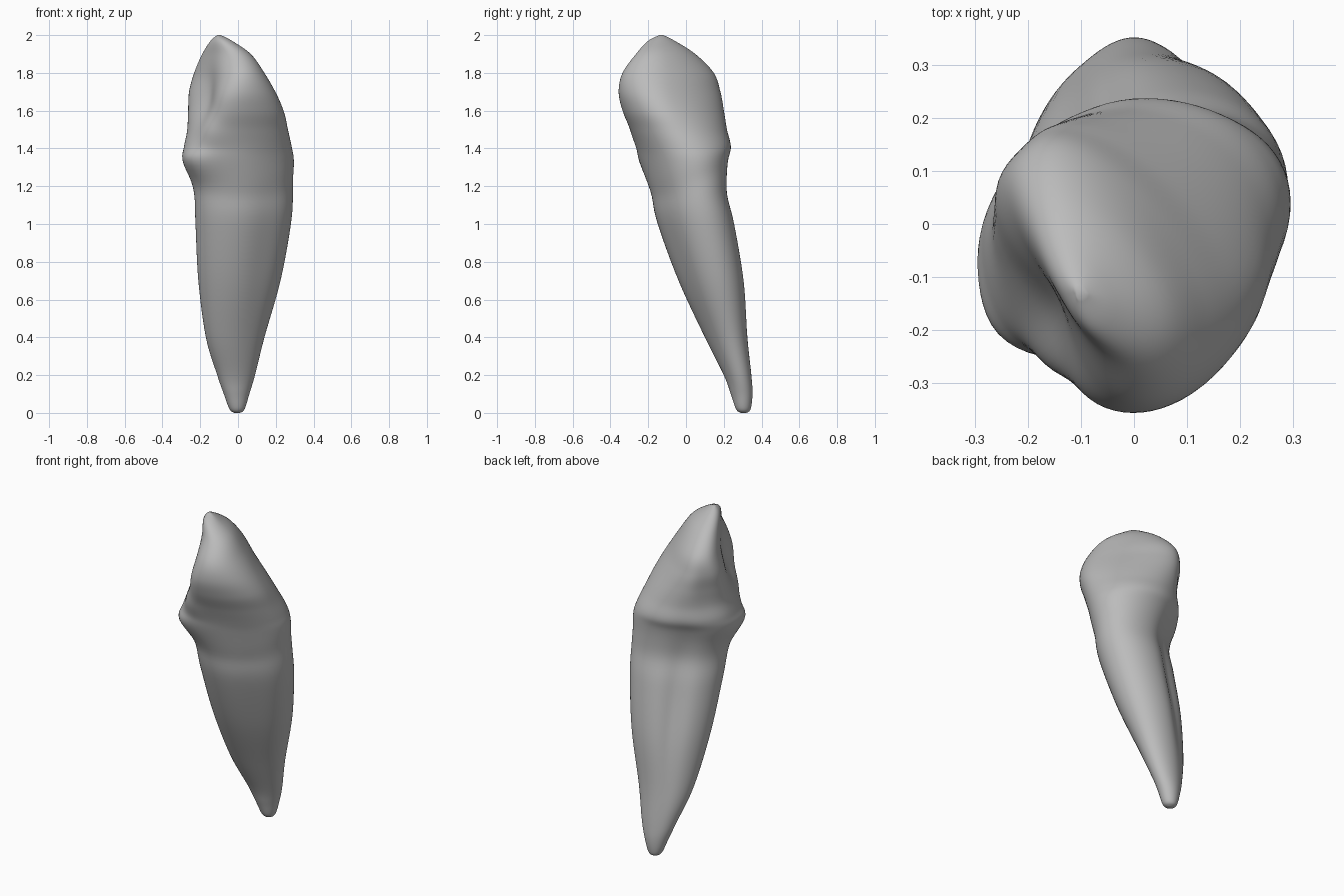
import bpy, bmesh
from math import sin, cos, pi, exp, sqrt, radians

cube = bpy.data.objects.get("Cube")
if cube:
    bpy.data.objects.remove(cube, do_unlink=True)

SIDES = 72      # points around each ring
STEPS = 6       # rings between neighbouring sections

# Key sections: height, x min, x max, y min, y max, diagonal lean of the oval
SECTIONS = [
    (0, -.02, .01, .29, .32, 0),
    (.02, -.045, .035, .265, .342, 0),
    (.1, -.075, .06, .237, .352, .1),
    (.2, -.11, .09, .2, .346, .15),
    (.4, -.17, .14, .1, .325, .2),
    (.7, -.21, .225, -.04, .305, .2),
    (1, -.225, .28, -.15, .255, .22),
    (1.17, -.235, .292, -.19, .216, .26),
    (1.33, -.29, .296, -.24, .225, .2),
    (1.41, -.286, .284, -.26, .238, .06),
    (1.5, -.272, .265, -.295, .218, -.1),
    (1.6, -.27, .247, -.337, .203, -.32),
    (1.7, -.265, .212, -.357, .186, -.5),
    (1.8, -.235, .155, -.336, .15, -.6),
    (1.9, -.19, .075, -.265, .05, -.6),
    (1.97, -.145, -.03, -.2, -.06, -.5),
    (2, -.11, -.09, -.14, -.12, -.4),
]


def spline(a, b, c, d, t):
    """Catmull-Rom blend of four sections."""
    return [q + t / 2 * (r - p + t * (2*p - 5*q + 4*r - s + t * (3*(q - r) + s - p)))
            for p, q, r, s in zip(a, b, c, d)]


def bump(value, centre, width):
    return exp(-((value - centre) / width) ** 2)


def around(angle, centre, width):
    """Smooth bump around the ring, centred on an angle in degrees."""
    return bump((angle - radians(centre) + pi) % (2 * pi), pi, width)


def surface_scale(angle, z):
    """Carve the root grooves, neck line and inner hollow; swell the inner shelf."""
    root = bump(z, .85, .42)
    grooves = root * (.16 * around(angle, 114, .28) + .06 * around(angle, 300, .4))
    neck = .015 * bump(z, 1.23 + .08 * sin(angle), .06)
    hollow = .26 * bump(z, 1.7, .17) * around(angle, 228, .5)
    corner = .08 * bump(z, 1.6, .2) * around(angle, 148, .4)
    shelf = .1 * bump(z, 1.34, .09) * around(angle, 225, .45)
    heel = .07 * bump(z, 1.48, .09) * around(angle, 248, .35)
    return 1 - grooves - neck - hollow - corner + shelf + heel


def ring_points(section):
    z, x0, x1, y0, y1, lean = section
    hx, hy = (x1 - x0) / 2, (y1 - y0) / 2
    for i in range(SIDES):
        a = 2 * pi * i / SIDES
        s = surface_scale(a, z)
        across = s * (lean * cos(a) + sqrt(1 - lean * lean) * sin(a))
        # The front end of the biting edge curls inwards
        curl = .1 * bump(z, 1.65, .22) * max(0, -across) ** 2
        yield ((x0 + x1) / 2 + hx * s * cos(a) - curl, (y0 + y1) / 2 + hy * across, z)


# Blend the key sections into a dense stack
stack = []
last = len(SECTIONS) - 1
for k in range(last):
    four = [SECTIONS[min(max(k + j, 0), last)] for j in (-1, 0, 1, 2)]
    stack += [spline(*four, n / STEPS) for n in range(STEPS)]
stack.append(SECTIONS[last])

# Loft the tooth, with a cap at each end
bm = bmesh.new()
rings = [[bm.verts.new(p) for p in ring_points(s)] for s in stack]
for low, high in zip(rings, rings[1:]):
    for i in range(SIDES):
        j = (i + 1) % SIDES
        bm.faces.new((low[i], low[j], high[j], high[i]))
bm.faces.new(rings[0][::-1])
bm.faces.new(rings[-1])
bmesh.ops.recalc_face_normals(bm, faces=bm.faces)

mesh = bpy.data.meshes.new("tooth")
bm.to_mesh(mesh)
bm.free()
tooth = bpy.data.objects.new("tooth", mesh)
bpy.context.collection.objects.link(tooth)

# Plain grey material
grey = bpy.data.materials.new("plain grey")
grey.use_nodes = True
colour = (.5, .5, .5, 1)
grey.diffuse_color = colour
grey.node_tree.nodes["Principled BSDF"].inputs["Base Color"].default_value = colour
mesh.materials.append(grey)

# Smooth shading
bpy.ops.object.select_all(action="DESELECT")
tooth.select_set(True)
bpy.context.view_layer.objects.active = tooth
bpy.ops.object.shade_smooth()
